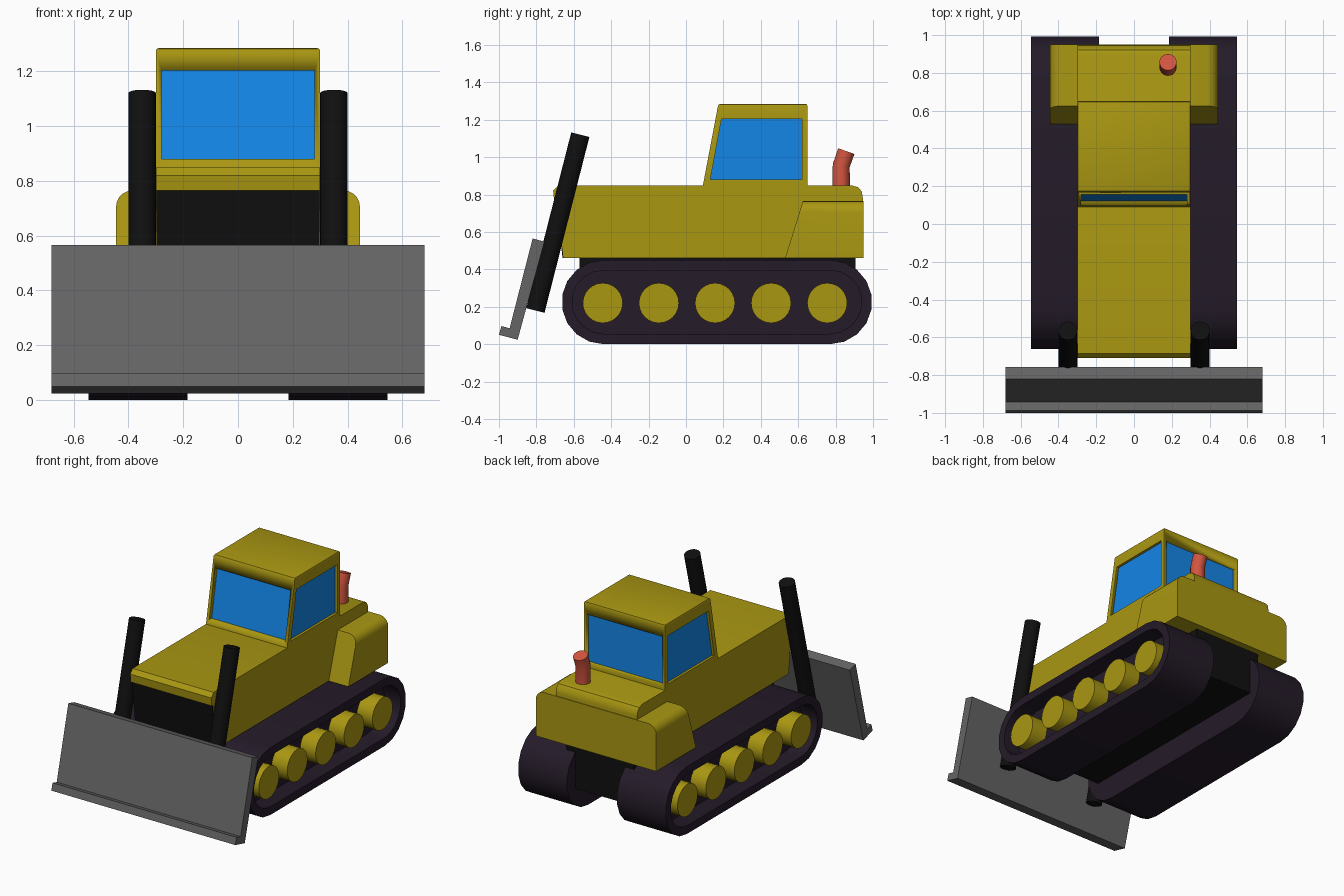
import bpy, bmesh, math
from mathutils import Vector

if "Cube" in bpy.data.objects:
    bpy.data.objects.remove(bpy.data.objects["Cube"])


def material(name, rgb):
    m = bpy.data.materials.new(name)
    m.diffuse_color = (*rgb, 1)
    m.use_nodes = True
    m.node_tree.nodes["Principled BSDF"].inputs["Base Color"].default_value = m.diffuse_color
    return m


YELLOW = material("yellow", (0.40, 0.31, 0.006))
BLACK = material("black", (0.005, 0.005, 0.005))
RUBBER = material("rubber", (0.018, 0.011, 0.022))
GLASS = material("glass", (0.007, 0.24, 0.80))
STEEL = material("steel", (0.13, 0.13, 0.13))
RED = material("red", (0.65, 0.09, 0.05))


def select(ob):
    bpy.ops.object.select_all(action='DESELECT')
    ob.select_set(True)
    bpy.context.view_layer.objects.active = ob


def finish(bm, name, mat, mirror=False):
    bmesh.ops.recalc_face_normals(bm, faces=bm.faces)
    me = bpy.data.meshes.new(name)
    bm.to_mesh(me)
    bm.free()
    ob = bpy.data.objects.new(name, me)
    bpy.context.collection.objects.link(ob)
    if mat:
        me.materials.append(mat)
    if mirror:
        ob.modifiers.new("mirror", 'MIRROR')
    select(ob)
    bpy.ops.object.shade_smooth_by_angle(angle=math.radians(32))
    return ob


def prism(profile, x0, x1):
    """Side profile of (y, z) points, extruded from x0 to x1."""
    bm = bmesh.new()
    face = bm.faces.new([bm.verts.new((x0, y, z)) for y, z in profile])
    geo = bmesh.ops.extrude_face_region(bm, geom=[face])["geom"]
    bmesh.ops.translate(bm, vec=(x1 - x0, 0, 0),
                        verts=[v for v in geo if isinstance(v, bmesh.types.BMVert)])
    bmesh.ops.recalc_face_normals(bm, faces=bm.faces)
    return bm


def rect(y0, y1, z0, z1):
    return [(y0, z0), (y1, z0), (y1, z1), (y0, z1)]


def round_edges(bm, test, width, segments):
    edges = [e for e in bm.edges if test(*(v.co for v in e.verts))]
    bmesh.ops.bevel(bm, geom=edges, offset=width, segments=segments,
                    profile=0.5, affect='EDGES')


def rod(name, p0, p1, radius, mat, sides=24):
    """Cylinder between two points, mirrored to the other side."""
    p0, p1 = Vector(p0), Vector(p1)
    bm = bmesh.new()
    bmesh.ops.create_cone(bm, cap_ends=True, segments=sides, radius1=radius,
                          radius2=radius, depth=(p1 - p0).length)
    turn = (p1 - p0).to_track_quat('Z', 'Y').to_matrix()
    bmesh.ops.rotate(bm, verts=bm.verts, matrix=turn)
    bmesh.ops.translate(bm, verts=bm.verts, vec=(p0 + p1) / 2)
    return finish(bm, name, mat, mirror=True)


# Body with overhanging hood lip and rounded rear edge
body = [(-0.655, 0.46), (-0.69, 0.765), (-0.705, 0.765), (-0.71, 0.82), (-0.685, 0.848),
        (0.89, 0.848), (0.922, 0.838), (0.94, 0.815), (0.945, 0.785), (0.945, 0.46)]
finish(prism(body, -0.30, 0.30), "body", YELLOW)
grille = [(-0.66, 0.46), (-0.695, 0.764), (-0.65, 0.764), (-0.62, 0.46)]
finish(prism(grille, -0.297, 0.297), "grille", BLACK)

# Rear fenders
fender = [(0.53, 0.46), (0.625, 0.765), (0.95, 0.765), (0.95, 0.46)]
bm = prism(fender, -0.445, 0.445)
round_edges(bm, lambda a, b: abs(a.x - b.x) < 1e-4 and min(a.z, b.z) > 0.76, 0.06, 5)
finish(bm, "rear_fenders", YELLOW)

# Cab frame with window openings
cab = [(0.09, 0.847), (0.173, 1.285), (0.65, 1.285), (0.65, 0.847)]
bm = prism(cab, -0.30, 0.30)
round_edges(bm, lambda a, b: min(a.z, b.z) > 1.28, 0.012, 2)
cab_ob = finish(bm, "cab", YELLOW)
side_window = [(0.13, 0.88), (0.19, 1.203), (0.62, 1.203), (0.62, 0.88)]
cutters = [prism(side_window, -0.5, 0.5), prism(rect(-0.2, 1.0, 0.88, 1.203), -0.28, 0.28)]
for bm in cutters:
    cutter = finish(bm, "window_cutter", None)
    cutter.hide_render = True
    mod = cab_ob.modifiers.new("cut", 'BOOLEAN')
    mod.operation = 'DIFFERENCE'
    mod.solver = 'EXACT'
    mod.object = cutter
    select(cab_ob)
    bpy.ops.object.modifier_apply(modifier=mod.name)
    bpy.data.objects.remove(cutter)
glass = [(0.121, 0.87), (0.185, 1.21), (0.628, 1.21), (0.628, 0.87)]
finish(prism(glass, -0.283, 0.283), "windows", GLASS)

# Chassis between the tracks
finish(prism(rect(-0.57, 0.905, 0.16, 0.465), -0.25, 0.25), "chassis", BLACK)

# Tracks: rounded loops with a recessed outer side
R, N = 0.225, 9
track = []
for cy, start in ((0.77, -90), (-0.44, 90)):
    for i in range(N + 1):
        a = math.radians(start + 180 * i / N)
        track.append((cy + R * math.cos(a), R + R * math.sin(a)))
bm = prism(track, 0.185, 0.545)
outer = max(bm.faces, key=lambda f: f.calc_center_median().x)
bmesh.ops.inset_region(bm, faces=[outer], thickness=0.055)
geo = bmesh.ops.extrude_discrete_faces(bm, faces=[outer])["faces"]
bmesh.ops.translate(bm, verts=geo[0].verts, vec=(-0.12, 0, 0))
finish(bm, "tracks", RUBBER, mirror=True)

# Road wheels
for i in range(5):
    y = -0.445 + 0.3 * i
    rod(f"wheels_{i + 1}", (0.40, y, 0.22), (0.54, y, 0.22), 0.107, YELLOW)

# Blade and its lifting arms
blade = [(-0.82, 0.565), (-0.757, 0.548), (-0.90, 0.024), (-1.0, 0.05),
         (-0.987, 0.097), (-0.943, 0.085)]
finish(prism(blade, -0.68, 0.68), "blade", STEEL)
rod("blade_arms", (0.35, -0.805, 0.18), (0.35, -0.565, 1.12), 0.05, BLACK)

# Bent exhaust pipe
curve = bpy.data.curves.new("exhaust", 'CURVE')
curve.dimensions = '3D'
curve.bevel_depth = 0.046
curve.bevel_resolution = 6
curve.use_fill_caps = True
spline = curve.splines.new('POLY')
spline.points.add(2)
for p, (y, z) in zip(spline.points, [(0.83, 0.82), (0.83, 0.955), (0.857, 1.032)]):
    p.co = (0.18, y, z, 1)
curve.materials.append(RED)
pipe = bpy.data.objects.new("exhaust", curve)
bpy.context.collection.objects.link(pipe)
select(pipe)
bpy.ops.object.convert(target='MESH')
bpy.ops.object.shade_smooth_by_angle(angle=math.radians(32))
